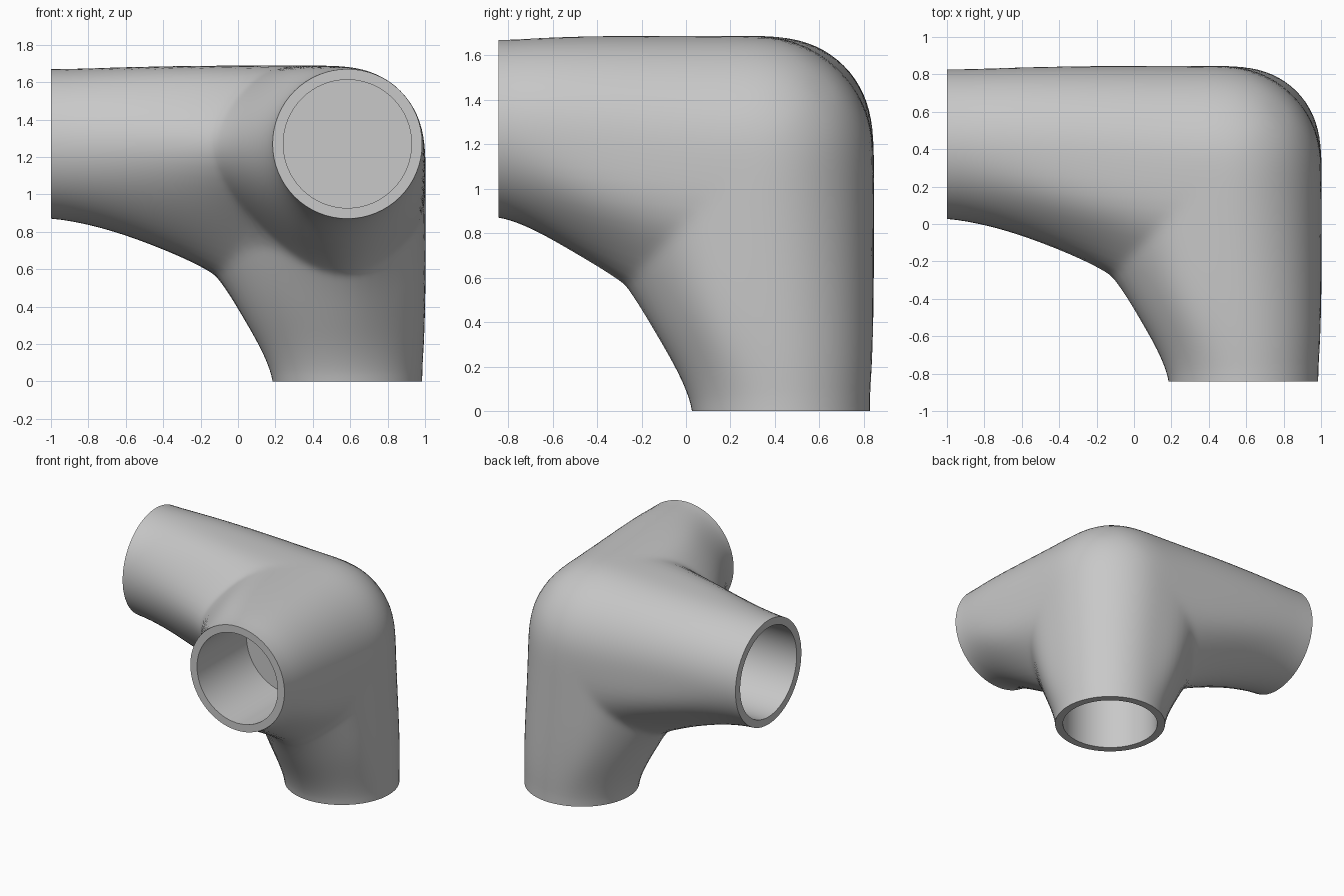
import bpy
import bmesh
import math
from mathutils import Vector

cube = bpy.data.objects.get("Cube")
if cube:
    bpy.data.objects.remove(cube, do_unlink=True)

CENTRE = Vector((0.585, 0.427, 1.27))   # where the three pipe axes meet
LENGTH, RADIUS = 1.27, 0.40             # arm length and outer end radius
BORE, BORE_END = 0.343, 0.67            # socket radius and floor position
FILLET = 1.2                            # reach of the web between two arms
SEGMENTS, ROWS = 64, 28


def axis_distance(p, i):
    """Distance to the half-line running along axis i."""
    if p[i] < 0:
        return p.length
    return math.hypot(p[(i + 1) % 3], p[(i + 2) % 3])


def web(near, far, depth):
    """Fillet between two arms, thinning away from their common plane."""
    h = max(0.0, 1 - (far - near) / FILLET)
    thickness = 0.55 if depth > 0 else 0.42
    return h * h * FILLET / 4 * math.exp(-1.2 * (depth / thickness) ** 2)


def body(p):
    """Three pipes with wide fillets, kept flush on the outer sides."""
    (d1, i), (d2, j), (d3, k) = sorted((axis_distance(p, n), n) for n in range(3))
    pipes = d1 - web(d1, d2, p[k]) - web(d1, d3, p[j]) - RADIUS
    # Outer corner and ridges, softer towards the centre
    soft = 0.16 * max(0.0, 1 - p.length / 1.3)
    outer = Vector([min(c - soft, 0) for c in p]).length - 0.419 - soft
    h = max(0.0, 1 - abs(pipes - outer) / 0.02)
    return max(pipes, outer) + h * h * 0.005


def surface_reach(origin, direction):
    low, high = 0.0, 2.0
    for _ in range(26):
        mid = (low + high) / 2
        if body(origin + direction * mid) < 0:
            low = mid
        else:
            high = mid
    return low


def on_arm(i, along, u, v):
    p = Vector((0, 0, 0))
    p[i], p[(i + 1) % 3], p[(i + 2) % 3] = along, u, v
    return p


def place(p):
    """Lengthen the long side arm and move into model space."""
    p = p.copy()
    if p.x > 0.6:
        p.x += 0.7 * (p.x - 0.6) ** 2
    return CENTRE - p


bm = bmesh.new()
angles = [2 * math.pi * n / SEGMENTS for n in range(SEGMENTS)]
skin = []

for arm in range(3):
    rings = []
    # Outer skin, from the seam between arms to the open end
    for row in range(ROWS + 1):
        s = row / ROWS
        origin = on_arm(arm, LENGTH * s, 0, 0)
        ring = []
        for t in angles:
            c, n = math.cos(t), math.sin(t)
            ray = on_arm(arm, max(c, n) * (1 - s), c, n)
            reach = surface_reach(origin, ray)
            reach += (RADIUS - reach) * s ** 6
            ring.append(bm.verts.new(place(origin + ray * reach)))
        rings.append(ring)
    skin += [v for ring in rings[:-1] for v in ring]
    # Rim and blind socket
    for along in (LENGTH, BORE_END):
        rings.append([bm.verts.new(place(on_arm(
            arm, along, BORE * math.cos(t), BORE * math.sin(t)))) for t in angles])
    for a, b in zip(rings, rings[1:]):
        for n in range(SEGMENTS):
            m = (n + 1) % SEGMENTS
            bm.faces.new((a[n], a[m], b[m], b[n]))
    bm.faces.new(rings[-1])

# Join the arms along their seams and relax the creases where they meet
bmesh.ops.remove_doubles(bm, verts=bm.verts, dist=0.0005)
skin = [v for v in skin if v.is_valid]
for _ in range(10):
    bmesh.ops.smooth_vert(bm, verts=skin, factor=0.5,
                          use_axis_x=True, use_axis_y=True, use_axis_z=True)
bmesh.ops.recalc_face_normals(bm, faces=bm.faces)

mesh = bpy.data.meshes.new("corner_pipe_fitting")
bm.to_mesh(mesh)
bm.free()
fitting = bpy.data.objects.new("corner_pipe_fitting", mesh)
bpy.context.collection.objects.link(fitting)

# Plain grey finish
grey = bpy.data.materials.new("plain_grey")
grey.use_nodes = True
colour = (0.58, 0.58, 0.58, 1)
grey.diffuse_color = colour
grey.node_tree.nodes["Principled BSDF"].inputs["Base Color"].default_value = colour
mesh.materials.append(grey)

bpy.ops.object.select_all(action="DESELECT")
fitting.select_set(True)
bpy.context.view_layer.objects.active = fitting
bpy.ops.object.shade_smooth_by_angle(angle=math.radians(40))
